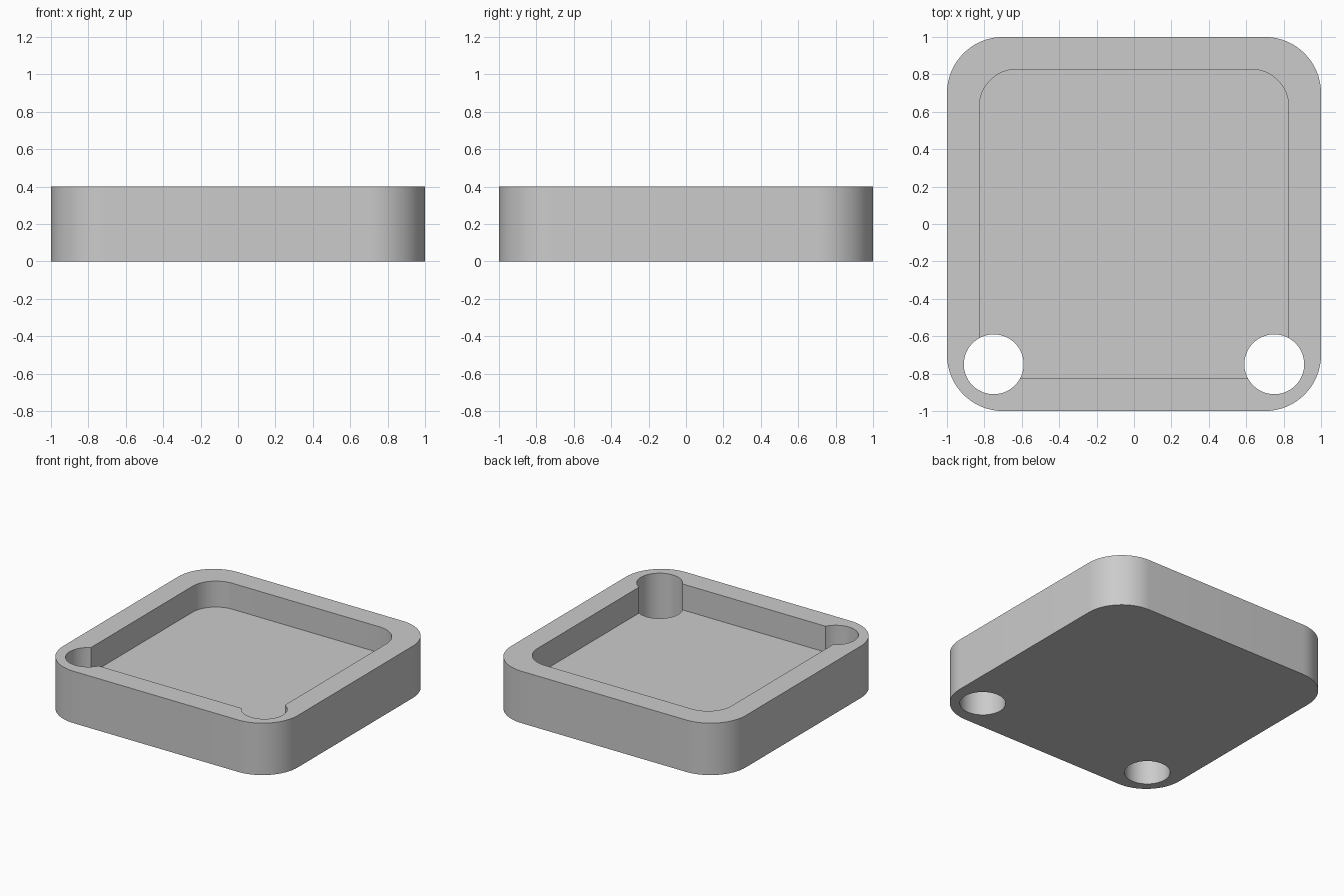
import bpy, bmesh
from math import cos, sin, pi

default = bpy.data.objects.get("Cube")
if default:
    bpy.data.objects.remove(default, do_unlink=True)

HEIGHT = 0.4
FLOOR = 0.2

grey = bpy.data.materials.new("light_grey")
grey.use_nodes = True
grey.diffuse_color = (0.6, 0.6, 0.6, 1)
grey.node_tree.nodes["Principled BSDF"].inputs["Base Color"].default_value = (0.6, 0.6, 0.6, 1)


def rounded_outline(half, radius, steps=16):
    """Points of a square with rounded corners, counter-clockwise."""
    points = []
    for corner, (sx, sy) in enumerate([(1, 1), (-1, 1), (-1, -1), (1, -1)]):
        for i in range(steps + 1):
            a = (corner + i / steps) * pi / 2
            points.append((sx * (half - radius) + radius * cos(a),
                           sy * (half - radius) + radius * sin(a)))
    return points


def circle_outline(x, y, radius, steps=64):
    return [(x + radius * cos(2 * pi * i / steps), y + radius * sin(2 * pi * i / steps))
            for i in range(steps)]


def prism(name, outline, bottom, top):
    """Extrude an outline between two heights."""
    bm = bmesh.new()
    base = bm.faces.new([bm.verts.new((x, y, bottom)) for x, y in outline])
    extruded = bmesh.ops.extrude_face_region(bm, geom=[base])["geom"]
    verts = [g for g in extruded if isinstance(g, bmesh.types.BMVert)]
    bmesh.ops.translate(bm, verts=verts, vec=(0, 0, top - bottom))
    bmesh.ops.recalc_face_normals(bm, faces=bm.faces)
    mesh = bpy.data.meshes.new(name)
    bm.to_mesh(mesh)
    bm.free()
    mesh.materials.append(grey)
    obj = bpy.data.objects.new(name, mesh)
    bpy.context.collection.objects.link(obj)
    return obj


# Solid block, then the recess and the two through holes at the front corners
tray = prism("tray", rounded_outline(1, 0.3), 0, HEIGHT)
cutters = [prism("recess_cutter", rounded_outline(0.827, 0.2), FLOOR, HEIGHT + 0.2)]
for side, name in ((1, "left"), (-1, "right")):
    cutters.append(prism(name + "_hole_cutter", circle_outline(side * 0.75, -0.75, 0.16),
                         -0.2, HEIGHT + 0.3))

bpy.ops.object.select_all(action="DESELECT")
tray.select_set(True)
bpy.context.view_layer.objects.active = tray
for cutter in cutters:
    cutter.hide_render = True
    cut = tray.modifiers.new(cutter.name, "BOOLEAN")
    cut.operation = "DIFFERENCE"
    cut.solver = "EXACT"
    cut.object = cutter
    bpy.ops.object.modifier_apply(modifier=cut.name)
    bpy.data.objects.remove(cutter, do_unlink=True)

# Smooth rounded corners with crisp rims
bpy.ops.object.shade_smooth_by_angle(angle=pi / 6)
